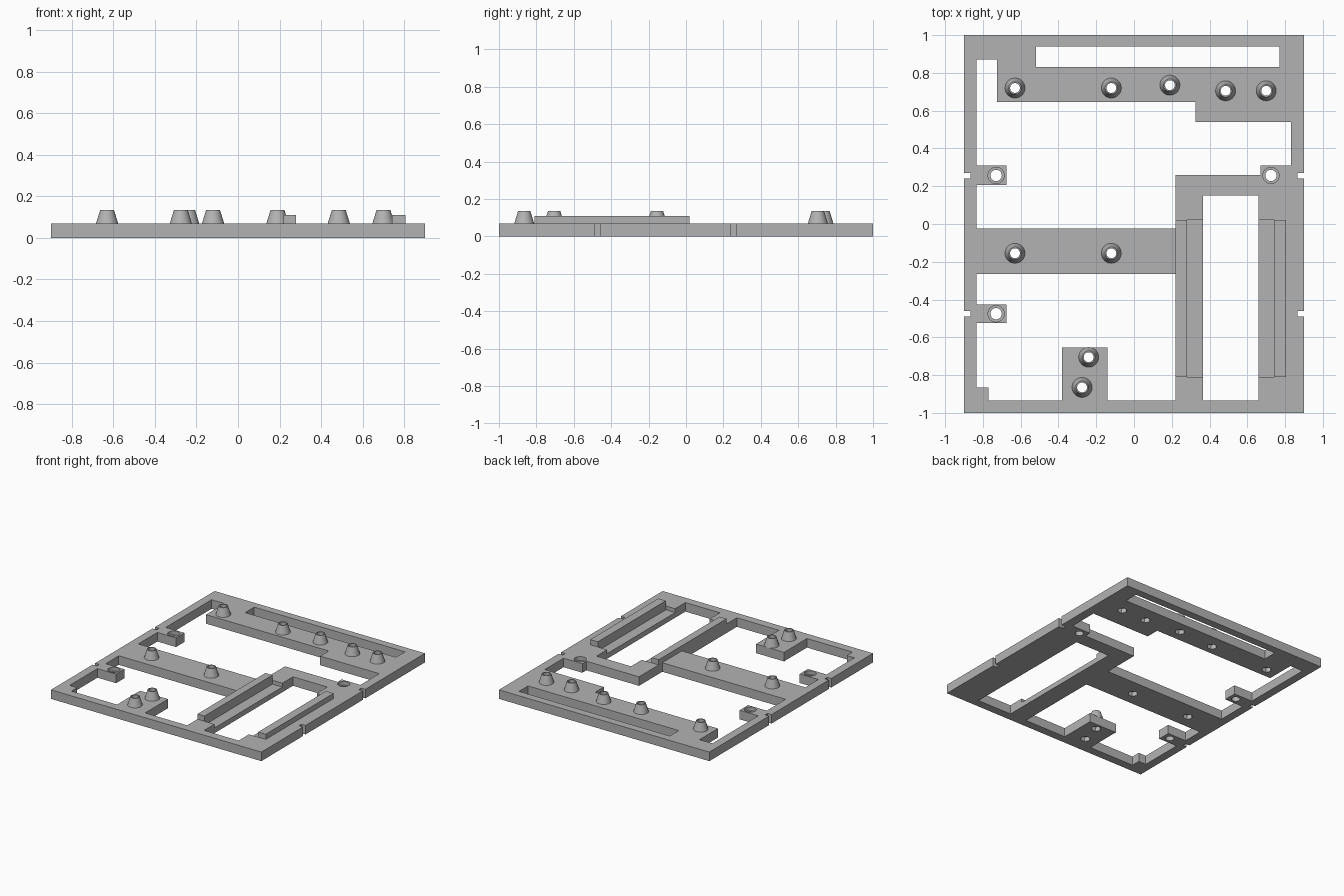
import bpy
import bmesh
from math import cos, sin, tau

if "Cube" in bpy.data.objects:
    bpy.data.objects.remove(bpy.data.objects["Cube"])

TOP = 0.07       # plate thickness
RAIL_TOP = 0.11
POST_TOP = 0.135
SIDES = 32

grey = bpy.data.materials.new("plain grey")
grey.use_nodes = True
grey.diffuse_color = (0.45, 0.45, 0.45, 1)
grey.node_tree.nodes["Principled BSDF"].inputs["Base Color"].default_value = (0.45, 0.45, 0.45, 1)


def finish(name, bm):
    bmesh.ops.recalc_face_normals(bm, faces=bm.faces)
    mesh = bpy.data.meshes.new(name)
    bm.to_mesh(mesh)
    bm.free()
    mesh.materials.append(grey)
    obj = bpy.data.objects.new(name, mesh)
    bpy.context.collection.objects.link(obj)
    return obj


def prism(bm, points, low, high):
    base = bm.faces.new([bm.verts.new((x, y, low)) for x, y in points])
    out = bmesh.ops.extrude_face_region(bm, geom=[base], use_keep_orig=True)
    moved = [v for v in out["geom"] if isinstance(v, bmesh.types.BMVert)]
    bmesh.ops.translate(bm, verts=moved, vec=(0, 0, high - low))


def rect(x0, x1, y0, y1):
    return [(x0, y0), (x1, y0), (x1, y1), (x0, y1)]


def ring(x, y, radius, count=SIDES):
    return [(x + radius * cos(tau * i / count), y + radius * sin(tau * i / count))
            for i in range(count)]


def activate(obj):
    bpy.ops.object.select_all(action="DESELECT")
    obj.select_set(True)
    bpy.context.view_layer.objects.active = obj


def cut(target, bm):
    cutter = finish("cutter", bm)
    cutter.hide_render = True
    mod = target.modifiers.new("cut", "BOOLEAN")
    mod.operation = "DIFFERENCE"
    mod.solver = "EXACT"
    mod.object = cutter
    activate(target)
    bpy.ops.object.modifier_apply(modifier=mod.name)
    bpy.data.objects.remove(cutter)


posts = [(-0.63, 0.72), (-0.12, 0.72), (0.19, 0.735), (0.485, 0.705), (0.70, 0.705),
         (-0.63, -0.155), (-0.12, -0.155), (-0.24, -0.705), (-0.275, -0.865)]
screw_tabs = [(-0.73, 0.257), (-0.73, -0.475), (0.725, 0.257)]

# Base plate
bm = bmesh.new()
prism(bm, rect(-0.9, 0.9, -1, 1), 0, TOP)
plate = finish("base_plate", bm)

# Openings through the plate
rear_opening = [(-0.835, 0.87), (-0.725, 0.87), (-0.725, 0.645), (0.325, 0.645),
                (0.325, 0.54), (0.83, 0.54), (0.83, 0.31), (0.67, 0.31),
                (0.67, 0.26), (0.22, 0.26), (0.22, -0.025), (-0.835, -0.025),
                (-0.835, 0.207), (-0.675, 0.207), (-0.675, 0.31), (-0.835, 0.31)]
front_opening = [(-0.835, -0.265), (0.22, -0.265), (0.22, -0.935), (-0.14, -0.935),
                 (-0.14, -0.655), (-0.38, -0.655), (-0.38, -0.935), (-0.77, -0.935),
                 (-0.77, -0.865), (-0.835, -0.865), (-0.835, -0.525),
                 (-0.675, -0.525), (-0.675, -0.425), (-0.835, -0.425)]
bm = bmesh.new()
for outline in (rear_opening, front_opening,
                rect(-0.52, 0.77, 0.83, 0.94), rect(0.365, 0.66, -0.935, 0.15)):
    prism(bm, outline, -0.1, 0.2)
for side in (-1, 1):
    for y in (0.255, -0.475):
        x0, x1 = sorted((side * 0.865, side * 1.0))
        prism(bm, rect(x0, x1, y - 0.015, y + 0.015), -0.1, 0.2)
for x, y in posts:
    prism(bm, ring(x, y, 0.026), -0.1, 0.2)
for x, y in screw_tabs:
    prism(bm, ring(x, y, 0.03), -0.1, 0.2)
cut(plate, bm)

# Recessed ledge, screw counterbores and hexagonal pockets underneath
bm = bmesh.new()
prism(bm, rect(0.28, 0.74, -0.81, 0.02), 0.04, 0.2)
for x, y in screw_tabs:
    prism(bm, ring(x, y, 0.043), 0.04, 0.2)
for x, y in posts:
    prism(bm, ring(x, y, 0.036, 6), -0.1, 0.035)
cut(plate, bm)

# Rails on both sides of the ledge
for name, x0, x1 in (("left_rail", 0.74, 0.805), ("right_rail", 0.22, 0.28)):
    bm = bmesh.new()
    prism(bm, rect(x0, x1, -0.81, 0.02), TOP, RAIL_TOP)
    finish(name, bm)

# Hollow tapered posts
for number, (x, y) in enumerate(posts, 1):
    bm = bmesh.new()
    loops = []
    for radius, z in ((0.053, TOP), (0.033, POST_TOP), (0.026, POST_TOP), (0.026, TOP)):
        loops.append([bm.verts.new((px, py, z)) for px, py in ring(x, y, radius)])
    for a, b in zip(loops, loops[1:] + loops[:1]):
        for i in range(SIDES):
            j = (i + 1) % SIDES
            bm.faces.new((a[i], a[j], b[j], b[i]))
    post = finish(f"post_{number}", bm)
    activate(post)
    bpy.ops.object.shade_smooth_by_angle()
